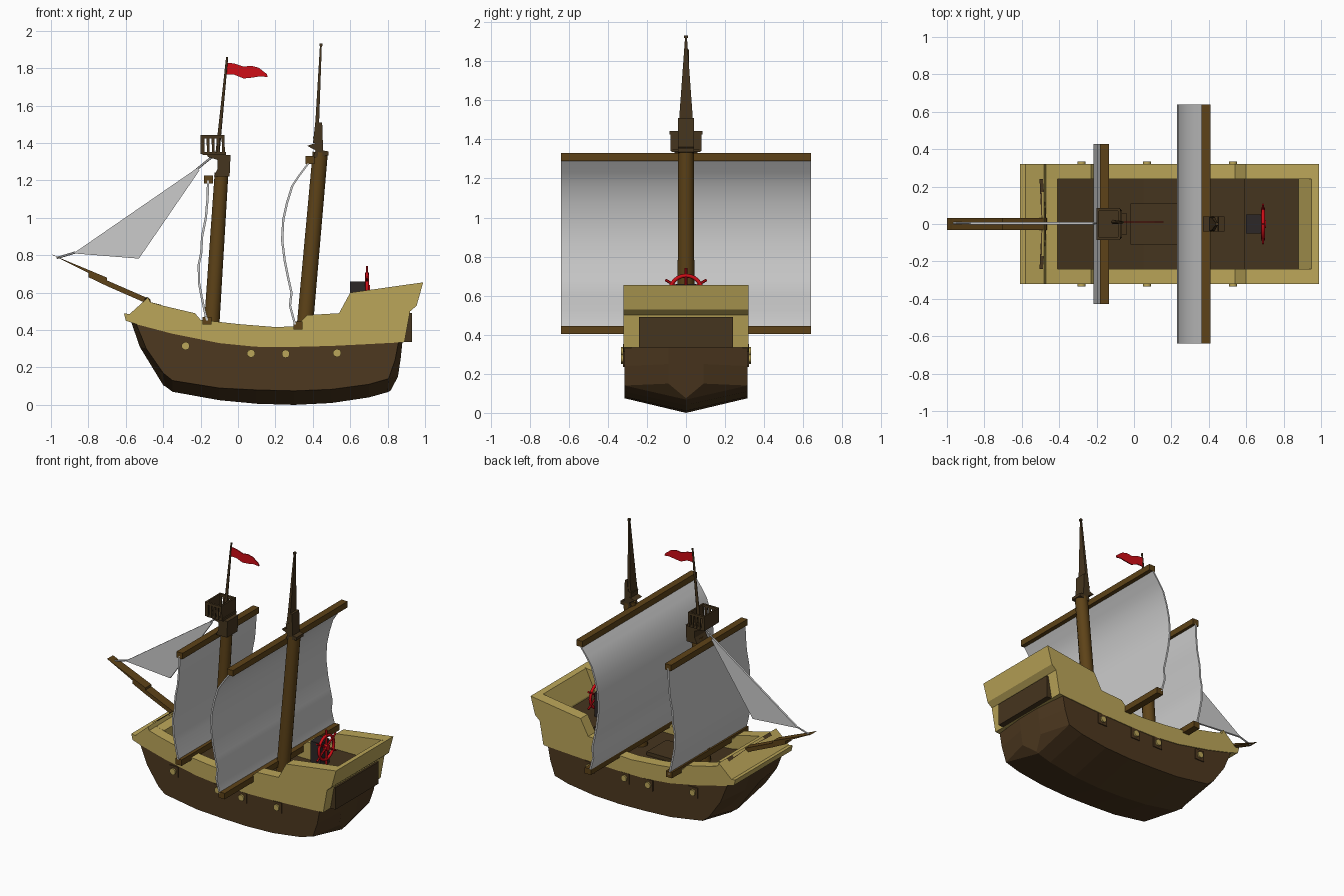
import bpy, math
from mathutils import Vector

if "Cube" in bpy.data.objects:
    bpy.data.objects.remove(bpy.data.objects["Cube"])


def mat(name, r, g, b):
    m = bpy.data.materials.new(name)
    m.diffuse_color = (r, g, b, 1)
    m.use_nodes = True
    m.node_tree.nodes["Principled BSDF"].inputs["Base Color"].default_value = m.diffuse_color
    return m


HULL = mat("hull_brown", .075, .04, .014)
WOOD = mat("mast_brown", .11, .055, .009)
DARK = mat("dark_brown", .06, .035, .013)
TAN = mat("tan", .50, .38, .10)
RED = mat("red", .62, .004, .008)
BLACK = mat("black", .025, .02, .02)


def mesh(name, verts, faces, m=None):
    me = bpy.data.meshes.new(name)
    me.from_pydata([tuple(v) for v in verts], [], faces)
    ob = bpy.data.objects.new(name, me)
    bpy.context.collection.objects.link(ob)
    if m:
        me.materials.append(m)
    # consistent outward normals
    import bmesh
    bm = bmesh.new()
    bm.from_mesh(me)
    bmesh.ops.recalc_face_normals(bm, faces=bm.faces)
    bm.to_mesh(me)
    bm.free()
    return ob


def loft(name, rings, m=None):
    n = len(rings[0])
    verts = [v for r in rings for v in r]
    faces = [(i*n + j, i*n + (j+1) % n, (i+1)*n + (j+1) % n, (i+1)*n + j)
             for i in range(len(rings) - 1) for j in range(n)]
    faces += [tuple(range(n)), tuple(range(len(verts) - n, len(verts)))]
    return mesh(name, verts, faces, m)


def extrude(name, prof, y0, y1, m=None):
    return loft(name, [[(x, y, z) for x, z in prof] for y in (y0, y1)], m)


def box(name, x0, x1, y0, y1, z0, z1, m):
    return extrude(name, [(x0, z0), (x1, z0), (x1, z1), (x0, z1)], y0, y1, m)


def rod(name, p, q, r0, r1, n, m=None):
    p, q = Vector(p), Vector(q)
    rot = (q - p).to_track_quat('Z', 'Y')
    ring = lambda c, r: [c + rot @ Vector((r*math.cos(2*math.pi*(k+.5)/n), r*math.sin(2*math.pi*(k+.5)/n), 0)) for k in range(n)]
    ob = loft(name, [ring(p, r0), ring(q, r1)], m)
    if n > 7:
        for f in ob.data.polygons:
            f.use_smooth = len(f.vertices) == 4
    return ob


# Hull: stations of half width, then rail, middle, chine and keel points
def mid(x, zt, zc, zk):
    return (.315, (x, zt), (x, (zt + zc)/2), (x, zc), (x, zk))


stations = [
    (.09, (-.57, .44), (-.525, .31), (-.42, .18), (-.40, .105)),
    (.315, (-.545, .435), (-.49, .30), (-.40, .17), (-.39, .10)),
    mid(-.35, .39, .13, .07), mid(-.1, .335, .09, .025), mid(.1, .315, .08, .006),
    mid(.3, .315, .075, 0), mid(.5, .32, .083, .01), mid(.7, .335, .11, .04),
    (.315, (.86, .345), (.84, .24), (.805, .14), (.80, .068)),
    (.09, (.88, .345), (.87, .25), (.855, .15), (.815, .075))]
rings = []
for w, t, m_, c, k in stations:
    half = [(x, w, z) for x, z in (t, m_, c)]
    rings.append(half + [(k[0], 0, k[1])] + [(x, -y, z) for x, y, z in reversed(half)])
loft("hull", rings, HULL)

# Bulwarks on both sides
bottom = [(.89, .335), (.7, .325), (.5, .315), (.3, .31), (.1, .31), (-.1, .33),
          (-.35, .38), (-.54, .43), (-.60, .45)]
stern = [(.99, .655), (.955, .53), (.92, .50)]
rail = [(-.61, .49), (-.58, .485), (-.48, .575), (-.47, .55), (-.40, .53), (-.23, .49),
        (-.20, .455), (0, .432), (.2, .416), (.31, .42), (.37, .48), (.54, .49), (.60, .60)]
for s, side in ((-1, "right"), (1, "left")):
    extrude("bulwark_" + side, rail + stern + bottom, s*.24, s*.32, TAN)
# Bow and stern closing walls
extrude("bow_wall", rail[:4] + [(-.41, .535), (-.41, .38), (-.54, .43), (-.60, .45)], -.24, .24, TAN)
extrude("stern_wall", [(.95, .648)] + stern + [(.89, .335), (.85, .335), (.88, .5)], -.24, .24, TAN)
for s in (-1, 1):
    mesh("bow_plank", [(-.505, s*.24, .562), (-.487, s*.24, .578), (-.47, s*.03, .565), (-.495, s*.03, .566)],
         [(0, 1, 2, 3)], DARK)

# Decks and hatch
extrude("main_deck", [(-.41, .43), (-.2, .385), (.05, .36), (.59, .36), (.59, .33), (.1, .32), (-.41, .37)], -.24, .24, DARK)
box("quarterdeck", .59, .93, -.24, .24, .335, .49, DARK)
box("hatch", -.02, .23, -.11, .11, .35, .385, DARK)

# Gun ports, both sides
for x, z in ((-.28, .315), (.07, .275), (.255, .273), (.53, .277)):
    for s in (-1, 1):
        box("gun_port", x-.035, x+.035, s*.30, s*.322, z-.037, z+.037, HULL)
        rod("gun_muzzle", (x, s*.30, z), (x, s*.333, z), .022, .022, 10, TAN)

# Bowsprit
extrude("bowsprit", [(-1, .805), (-.985, .80), (-.80, .705), (-.80, .683), (-.70, .635),
                     (-.46, .53), (-.47, .565), (-.70, .665), (-.70, .68), (-.80, .722)][::-1], -.033, .033, WOOD)

# Masts
rod("fore_mast", (-.145, 0, .36), (-.088, 0, 1.24), .043, .038, 12, WOOD)
rod("main_mast", (.352, 0, .36), (.44, 0, 1.35), .045, .042, 12, WOOD)


# Yards and billowing square sails
def square_sail(name, path, half, top, low):
    t = .006
    prof = [(x - t, z) for x, z in path] + [(x + t, z) for x, z in reversed(path)]
    ob = extrude(name + "_sail", prof, -half, half)
    for f in ob.data.polygons:
        f.use_smooth = True
    bpy.context.view_layer.objects.active = ob
    ob.select_set(True)
    bpy.ops.object.shade_smooth_by_angle(angle=math.radians(40))
    ob.select_set(False)
    for part, (x, z) in (("upper", top), ("lower", low)):
        box(name + "_" + part + "_yard", x-.024, x+.024, -half, half, z-.021, z+.021, WOOD)


square_sail("main", [(.375, 1.29), (.33, 1.23), (.29, 1.17), (.262, 1.08), (.242, .99), (.236, .88),
                     (.25, .77), (.268, .68), (.286, .60), (.278, .53), (.305, .43)],
            .64, (.385, 1.31), (.32, .425))
square_sail("fore", [(-.16, 1.2), (-.163, 1.1), (-.172, 1.0), (-.192, .9), (-.197, .81), (-.21, .75),
                     (-.208, .65), (-.195, .58), (-.178, .5), (-.165, .45)],
            .427, (-.158, 1.205), (-.165, .45))

# Jib and its stay
extrude("jib", [(-.88, .81), (-.53, .782), (-.205, 1.255), (-.22, 1.265)], -.002, .012)
rod("jib_stay", (-.97, .005, .785), (-.87, .005, .815), .006, .006, 6)
rod("jib_halyard", (-.22, .005, 1.26), (-.14, .005, 1.325), .006, .006, 6)

# Fore top: bracket, lookout basket, flagpole and flag
extrude("fore_top", [(-.13, 1.22), (-.045, 1.22), (-.04, 1.335), (-.17, 1.345), (-.16, 1.325),
                     (-.11, 1.31), (-.11, 1.26)], -.06, .06, DARK)
box("basket_floor", -.19, -.065, -.075, .075, 1.335, 1.352, DARK)
for s in (-1, 1):
    box("basket_rim", -.20, -.075, s*.07, s*.085, 1.425, 1.442, DARK)
    for k in range(5):
        x = -.187 + .027*k
        extrude("basket_slat", [(x-.005, 1.34), (x+.009, 1.34), (x+.007, 1.43), (x-.009, 1.43)], s*.07, s*.08, DARK)
for x in (-.2, -.085):
    box("basket_end", x, x+.012, -.08, .08, 1.34, 1.442, DARK)
rod("flagpole", (-.11, .01, 1.34), (-.058, .01, 1.86), .012, .006, 8, DARK)
up = [(-.06, 1.83), (-.02, 1.825), (.03, 1.808), (.07, 1.813), (.11, 1.803), (.155, 1.768)]
dn = [(.158, 1.752), (.12, 1.757), (.08, 1.75), (.03, 1.745), (-.02, 1.765), (-.067, 1.765)]
extrude("flag", up + dn, .007, .014, RED)

# Main top: stepped cap and tapering topmast
extrude("main_top", [(.40, 1.32), (.485, 1.335), (.485, 1.355), (.455, 1.36), (.45, 1.51), (.43, 1.51),
                     (.425, 1.44), (.40, 1.43), (.415, 1.40), (.37, 1.385), (.415, 1.36)], -.04, .04, DARK)
loft("topmast", [[(x + a*dx, b*dy, z) for a, b in ((-1, -1), (1, -1), (1, 1), (-1, 1))]
                 for x, z, dx, dy in ((.415, 1.40, .014, .038), (.424, 1.52, .01, .034), (.443, 1.92, .005, .005))], DARK)
box("topmast_cap", .436, .452, -.009, .009, 1.918, 1.932, DARK)

# Steering wheel on its pedestal
box("wheel_pedestal", .60, .68, -.05, .05, .48, .66, BLACK)
WX, WZ = .69, .62
bpy.ops.mesh.primitive_torus_add(major_segments=24, minor_segments=8, major_radius=.083, minor_radius=.01,
                                 location=(WX, 0, WZ), rotation=(0, math.pi/2, 0))
bpy.context.object.name = "wheel_rim"
bpy.context.object.data.materials.append(RED)
bpy.ops.object.shade_smooth()
rod("wheel_hub", (.675, 0, WZ), (.705, 0, WZ), .022, .022, 12, RED)
for k in range(6):
    a = math.radians(30 + 60*k)
    rod("wheel_spoke", (WX, 0, WZ), (WX, .122*math.cos(a), WZ + .122*math.sin(a)), .007, .007, 6, RED)
